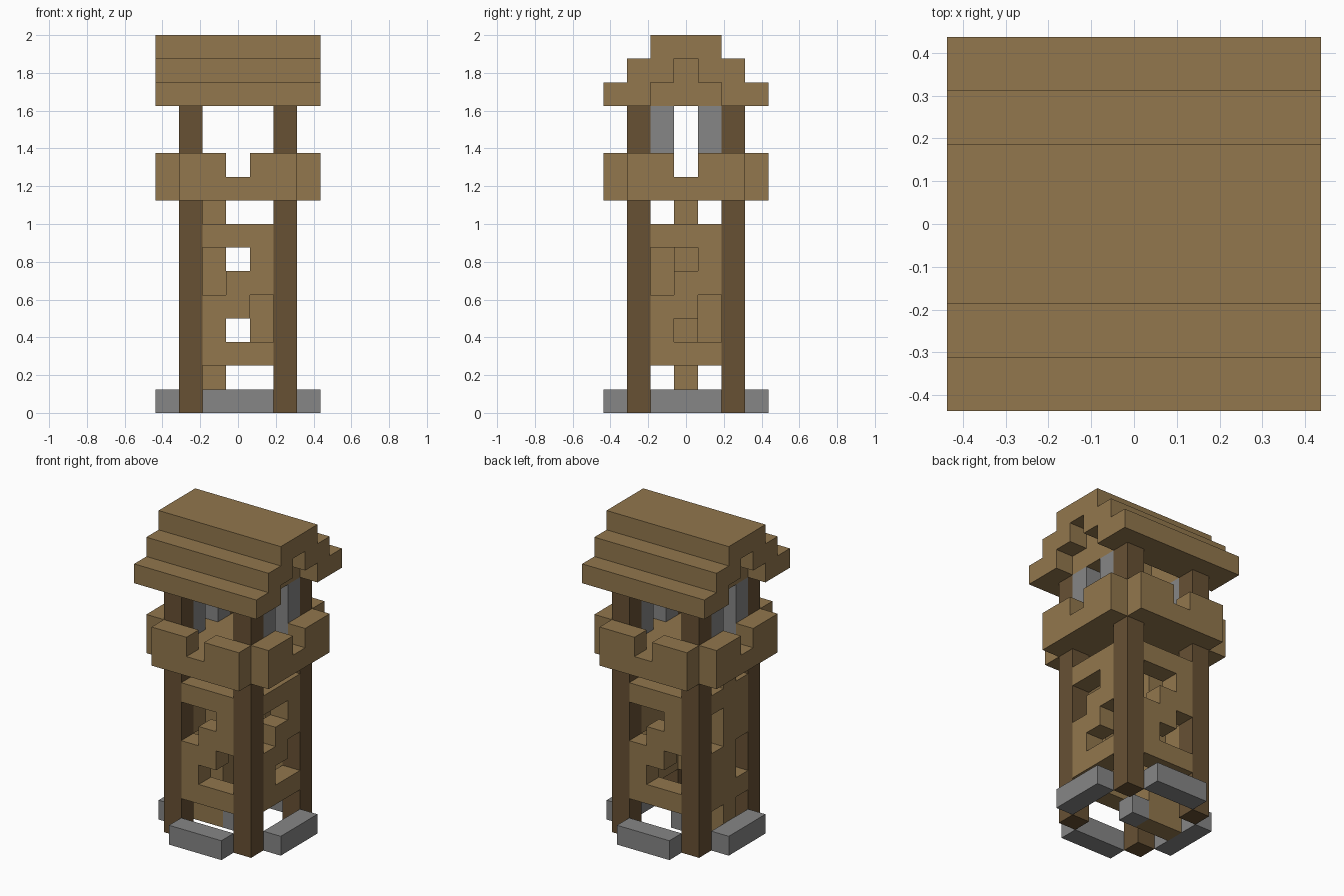
import bpy
import bmesh
from mathutils import Matrix, Vector
from math import pi

if "Cube" in bpy.data.objects:
    bpy.data.objects.remove(bpy.data.objects["Cube"], do_unlink=True)

UNIT = 0.125   # one block
MID = 3.5      # half the footprint, in blocks


def material(name, rgb):
    mat = bpy.data.materials.new(name)
    mat.use_nodes = True
    mat.diffuse_color = (*rgb, 1)
    mat.node_tree.nodes["Principled BSDF"].inputs["Base Color"].default_value = (*rgb, 1)
    return mat


plank = material("plank tan", (0.287, 0.184, 0.074))
log = material("log brown", (0.136, 0.082, 0.034))
stone = material("stone grey", (0.238, 0.238, 0.238))


def prism(name, outline, near, far, mat, turn=0):
    """Extrude an outline (across, up) from depth near to far, then quarter-turn it."""
    bm = bmesh.new()
    face = bm.faces.new([bm.verts.new((u - MID, near - MID, z)) for u, z in outline])
    new = bmesh.ops.extrude_face_region(bm, geom=[face])["geom"]
    moved = [g for g in new if isinstance(g, bmesh.types.BMVert)]
    bmesh.ops.translate(bm, verts=moved, vec=Vector((0, far - near, 0)))
    bmesh.ops.recalc_face_normals(bm, faces=bm.faces)
    bm.transform(Matrix.Scale(UNIT, 4) @ Matrix.Rotation(turn * pi / 2, 4, "Z"))
    mesh = bpy.data.meshes.new(name)
    bm.to_mesh(mesh)
    bm.free()
    mesh.materials.append(mat)
    obj = bpy.data.objects.new(name, mesh)
    bpy.context.collection.objects.link(obj)
    return obj


def rect(u0, u1, z0, z1):
    return [(u0, z0), (u1, z0), (u1, z1), (u0, z1)]


def mirrored(half):
    """Complete an outline given as its left half."""
    return half + [(2 * MID - u, z) for u, z in reversed(half)]


# Outlines
wall = [(2, 2), (5, 2), (5, 3), (3, 3), (3, 4), (4, 4), (4, 5), (5, 5),
        (5, 8), (2, 8), (2, 7), (4, 7), (4, 6), (3, 6), (3, 5), (2, 5)]
parapet = mirrored([(3, 10), (3, 11), (1, 11), (1, 9)])
roof = mirrored([(3, 15), (3, 14), (2, 14), (2, 13), (0, 13), (0, 14),
                 (1, 14), (1, 15), (2, 15), (2, 16)])
gable = mirrored([(3, 15), (3, 14), (2, 14), (2, 13)])

# Four matching sides: post, footing, wall and parapet
for turn, side in enumerate(("front", "left", "back", "right")):
    prism(side + "_post", rect(1, 2, 0, 13), 1, 2, log, turn)
    prism(side + "_footing", rect(2, 5, 0, 1), 0, 1, stone, turn)
    prism(side + "_wall", wall, 1, 2, plank, turn)
    prism(side + "_parapet", parapet, 0, 1, plank, turn)

# Inner pillar and centre stone
prism("inner_pillar", rect(1, 3, 0, 9), 3, 4, plank)
prism("centre_stone", rect(3, 4, 0, 1), 3, 4, stone)

# Lookout floor
prism("lookout_floor", rect(1, 6, 9, 10), 1, 6, plank)

# Lookout window jambs and gable ends
for turn, side in ((1, "left"), (3, "right")):
    for u, end in ((2, "first"), (4, "second")):
        prism(f"{side}_{end}_jamb", rect(u, u + 1, 10, 13), 1, 2, stone, turn)
    prism(side + "_gable", gable, 1, 2, plank, turn)

# Stepped roof
prism("roof", roof, 0, 7, plank, 1)
